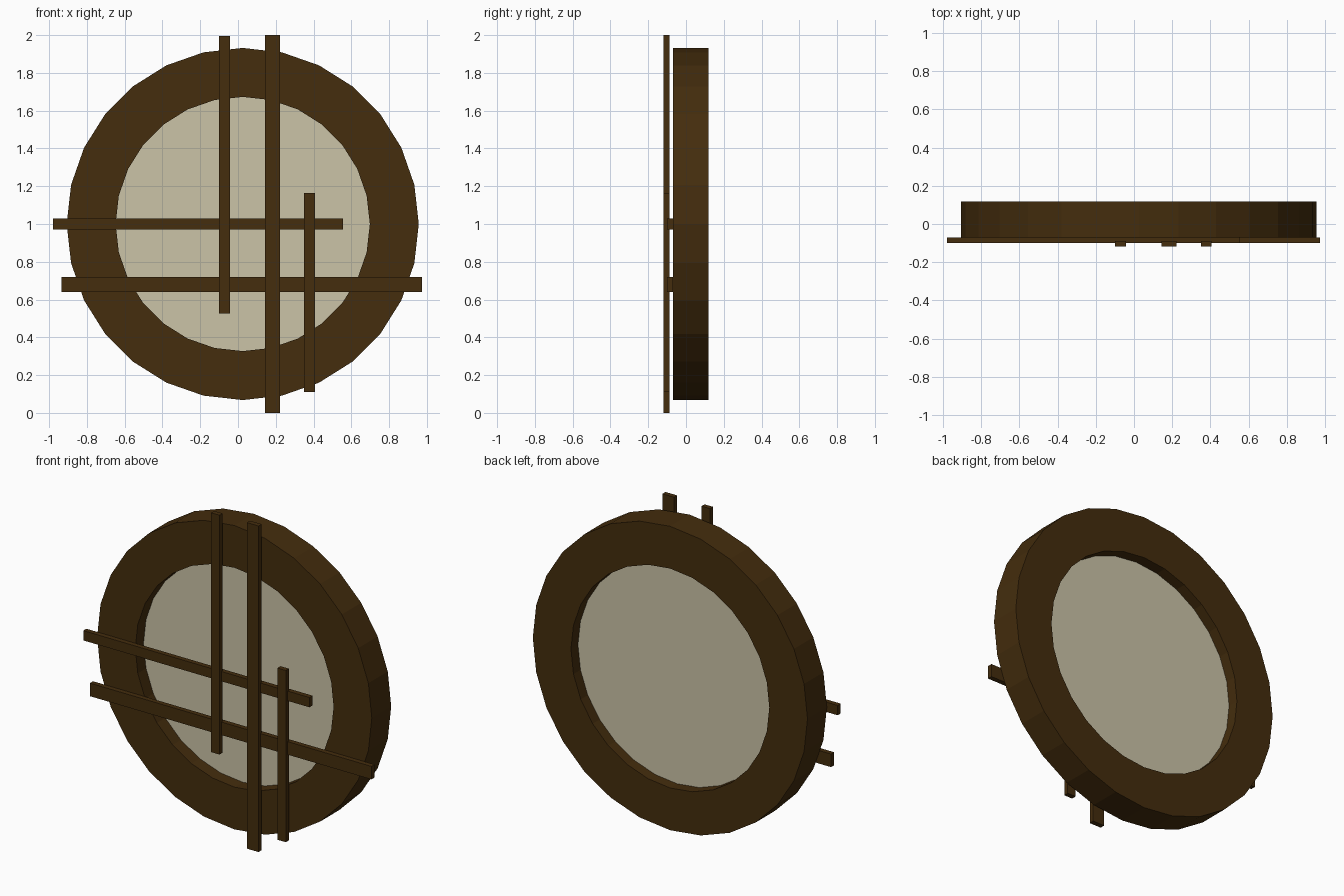
import bpy, bmesh, math

if "Cube" in bpy.data.objects:
    bpy.data.objects.remove(bpy.data.objects["Cube"])

SEGMENTS = 28
CX, CZ = 0.025, 1.0


def material(name, color):
    m = bpy.data.materials.new(name)
    m.diffuse_color = color
    m.use_nodes = True
    m.node_tree.nodes["Principled BSDF"].inputs["Base Color"].default_value = m.diffuse_color
    return m


wood = material("dark_wood", (0.058, 0.026, 0.004, 1))
paper = material("cream_paper", (0.60, 0.55, 0.39, 1))


def add_object(name, bm, mat):
    bmesh.ops.recalc_face_normals(bm, faces=bm.faces)
    mesh = bpy.data.meshes.new(name)
    bm.to_mesh(mesh)
    bm.free()
    mesh.materials.append(mat)
    ob = bpy.data.objects.new(name, mesh)
    bpy.context.collection.objects.link(ob)
    return ob


def circle_point(r, y, i):
    a = 2 * math.pi * i / SEGMENTS
    return (CX + r * math.sin(a), y, CZ + r * math.cos(a))


def ring(name, outer, inner, y0, y1, mat):
    bm = bmesh.new()
    profile = [(outer, y0), (outer, y1), (inner, y1), (inner, y0)]
    loops = [[bm.verts.new(circle_point(r, y, i)) for i in range(SEGMENTS)]
             for r, y in profile]
    for k in range(4):
        a, b = loops[k], loops[(k + 1) % 4]
        for i in range(SEGMENTS):
            j = (i + 1) % SEGMENTS
            bm.faces.new((a[i], a[j], b[j], b[i]))
    return add_object(name, bm, mat)


def disc(name, r, y0, y1, mat):
    bm = bmesh.new()
    front, back = [[bm.verts.new(circle_point(r, y, i)) for i in range(SEGMENTS)]
                   for y in (y0, y1)]
    bm.faces.new(front)
    bm.faces.new(back)
    for i in range(SEGMENTS):
        j = (i + 1) % SEGMENTS
        bm.faces.new((front[i], front[j], back[j], back[i]))
    return add_object(name, bm, mat)


def bar(name, x, y, z, mat):
    bm = bmesh.new()
    bmesh.ops.create_cube(bm, size=1)
    for v in bm.verts:
        v.co = [lo + (c + 0.5) * (hi - lo) for c, (lo, hi) in zip(v.co, (x, y, z))]
    return add_object(name, bm, mat)


# Round frame and the panel set inside it
ring("round_frame", 0.932, 0.673, -0.07, 0.118, wood)
disc("window_panel", 0.675, 0.01, 0.05, paper)

# Horizontal lattice bars resting on the frame
H = (-0.10, -0.07)
bar("horizontal_bar_upper", (-0.98, 0.555), H, (0.97, 1.03), wood)
bar("horizontal_bar_lower", (-0.935, 0.975), H, (0.64, 0.72), wood)

# Vertical lattice bars in front
V = (-0.118, -0.088)
bar("vertical_bar_left", (-0.10, -0.043), V, (0.527, 1.995), wood)
bar("vertical_bar_middle", (0.143, 0.222), V, (0.0, 2.0), wood)
bar("vertical_bar_right", (0.35, 0.407), V, (0.11, 1.163), wood)
